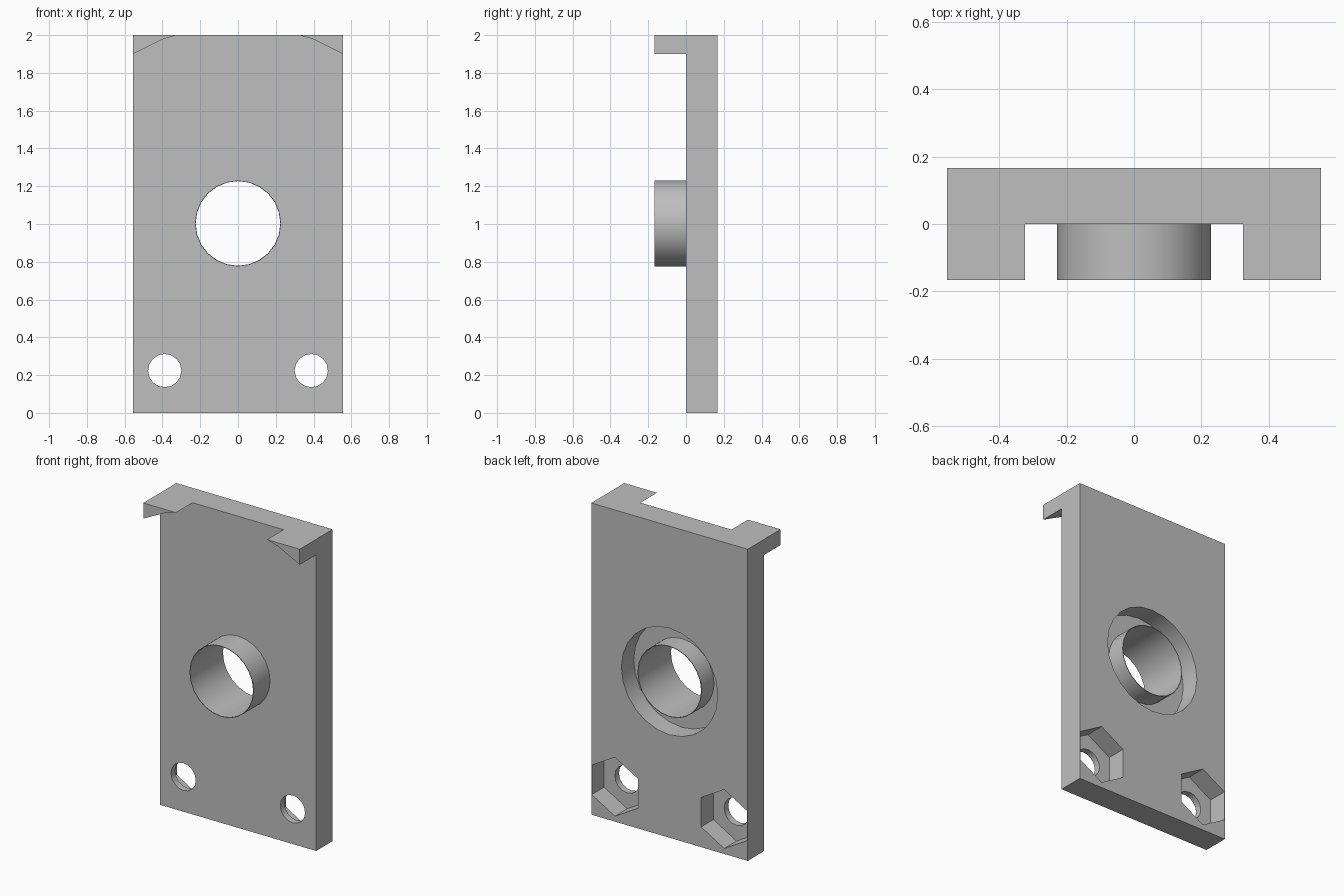
import bpy, bmesh
from math import cos, sin, pi

if "Cube" in bpy.data.objects:
    bpy.data.objects.remove(bpy.data.objects["Cube"], do_unlink=True)

HALF_W, HALF_D, HEIGHT = 0.555, 0.167, 2.0
HOLE_Z, TUBE_R = 1.003, 0.228
BOLT_X, BOLT_Z = 0.388, 0.224
POCKET_Y = 0.042          # floor of the rear recesses

grey = bpy.data.materials.new("light_grey")
grey.use_nodes = True
colour = (0.52, 0.52, 0.52, 1)
grey.diffuse_color = colour
grey.node_tree.nodes["Principled BSDF"].inputs["Base Color"].default_value = colour


def ring(r, sides, cx=0.0, cz=0.0, turn=0.0):
    """Regular polygon in the x-z plane."""
    return [(cx + r * cos(turn + 2 * pi * i / sides),
             cz + r * sin(turn + 2 * pi * i / sides)) for i in range(sides)]


def finish(name, bm):
    bmesh.ops.recalc_face_normals(bm, faces=bm.faces)
    mesh = bpy.data.meshes.new(name)
    bm.to_mesh(mesh)
    bm.free()
    mesh.materials.append(grey)
    obj = bpy.data.objects.new(name, mesh)
    bpy.context.collection.objects.link(obj)
    return obj


def prism(name, outline, y0, y1):
    """Extrude an x-z outline from y0 to y1."""
    bm = bmesh.new()
    face = bm.faces.new([bm.verts.new((x, y0, z)) for x, z in outline])
    out = bmesh.ops.extrude_face_region(bm, geom=[face])
    moved = [v for v in out["geom"] if isinstance(v, bmesh.types.BMVert)]
    bmesh.ops.translate(bm, verts=moved, vec=(0, y1 - y0, 0))
    return finish(name, bm)


def activate(obj):
    bpy.ops.object.select_all(action='DESELECT')
    obj.select_set(True)
    bpy.context.view_layer.objects.active = obj


def combine(target, tool, operation):
    """Apply a boolean and discard the tool."""
    activate(target)
    mod = target.modifiers.new("combine", 'BOOLEAN')
    mod.operation, mod.solver, mod.object = operation, 'EXACT', tool
    bpy.ops.object.modifier_apply(modifier=mod.name)
    bpy.data.objects.remove(tool, do_unlink=True)


# Main plate
plate = prism("mounting_plate", [(-HALF_W, 0), (HALF_W, 0), (HALF_W, HEIGHT),
                                 (-HALF_W, HEIGHT)], 0, HALF_D)

# Corner lips at the top, hollowed underneath by a wide arc
for side in (-1, 1):
    corner = [(HALF_W, 1.9), (HALF_W, HEIGHT), (0.323, HEIGHT), (0.402, 1.977)]
    lip = prism("lip", [(side * x, z) for x, z in corner], -HALF_D, 0.08)
    combine(plate, lip, 'UNION')

# Round recess in the back and the opening for the tube
combine(plate, prism("recess", ring(0.342, 24, 0, HOLE_Z), POCKET_Y, 0.3), 'DIFFERENCE')
combine(plate, prism("opening", ring(TUBE_R - 0.002, 24, 0, HOLE_Z), -0.1, 0.3), 'DIFFERENCE')

# Bolt holes with hexagonal nut pockets behind
for side in (-1, 1):
    x = side * BOLT_X
    combine(plate, prism("bolt", ring(0.088, 16, x, BOLT_Z), -0.1, 0.3), 'DIFFERENCE')
    combine(plate, prism("nut", ring(0.189, 6, x, BOLT_Z, pi / 6), POCKET_Y, 0.3), 'DIFFERENCE')

# Thin tube running from the front to the back face
bm = bmesh.new()
loops = [[bm.verts.new((x, y, z)) for x, z in ring(r, 24, 0, HOLE_Z)]
         for r, y in ((TUBE_R, -HALF_D), (TUBE_R, HALF_D),
                      (TUBE_R - 0.004, HALF_D), (TUBE_R - 0.004, -HALF_D))]
for a, b in zip(loops, loops[1:] + loops[:1]):
    for i in range(24):
        j = (i + 1) % 24
        bm.faces.new((a[i], a[j], b[j], b[i]))
tube = finish("centre_tube", bm)

for obj in (plate, tube):
    activate(obj)
    bpy.ops.object.shade_smooth_by_angle(angle=pi / 6)
